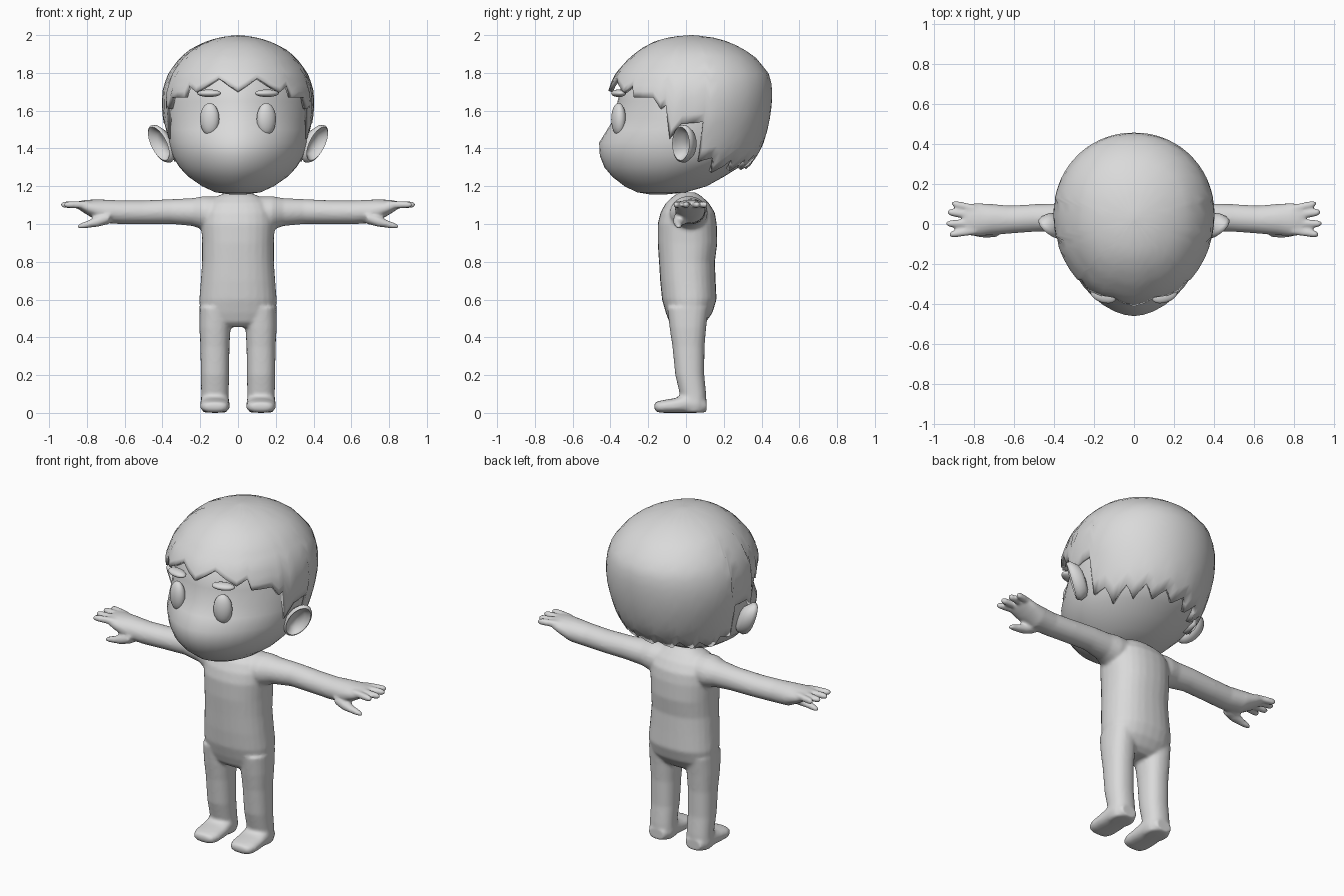
import bpy, bmesh, math
from mathutils import Vector, Matrix

if "Cube" in bpy.data.objects:
    bpy.data.objects.remove(bpy.data.objects["Cube"])

GREY = bpy.data.materials.new("plain_grey")
GREY.diffuse_color = (0.7, 0.7, 0.7, 1)
GREY.use_nodes = True
GREY.node_tree.nodes["Principled BSDF"].inputs["Base Color"].default_value = GREY.diffuse_color


def finish(bm, name, angle=40):
    bmesh.ops.remove_doubles(bm, verts=bm.verts, dist=0.0005)
    bmesh.ops.recalc_face_normals(bm, faces=bm.faces)
    me = bpy.data.meshes.new(name)
    bm.to_mesh(me)
    bm.free()
    me.materials.append(GREY)
    ob = bpy.data.objects.new(name, me)
    bpy.context.collection.objects.link(ob)
    bpy.ops.object.select_all(action='DESELECT')
    bpy.context.view_layer.objects.active = ob
    ob.select_set(True)
    bpy.ops.object.shade_smooth_by_angle(angle=math.radians(angle))
    return ob


def skin_rows(bm, rows, closed=True, cap=True):
    """Bridge rows of points into a surface."""
    vs = [[bm.verts.new(p) for p in r] for r in rows]
    n = len(vs[0])
    for a, b in zip(vs, vs[1:]):
        for i in range(n if closed else n - 1):
            j = (i + 1) % n
            bm.faces.new((a[i], a[j], b[j], b[i]))
    if cap:
        bm.faces.new(vs[0])
        bm.faces.new(vs[-1])


def loft(bm, rings, n=20, p=2.0):
    """Rings are (centre, half axis u, half axis v), superellipse power p."""
    rows = []
    for c, u, v in rings:
        row = []
        for i in range(n):
            a = 2 * math.pi * i / n
            ca, sa = math.cos(a), math.sin(a)
            row.append(Vector(c)
                       + Vector(u) * math.copysign(abs(ca) ** (2 / p), ca)
                       + Vector(v) * math.copysign(abs(sa) ** (2 / p), sa))
        rows.append(row)
    skin_rows(bm, rows)


def upright(z, cx, hw, y0, y1):
    return (cx, (y0 + y1) / 2, z), (hw, 0, 0), (0, (y1 - y0) / 2, 0)


def sideways(s, x, y, z, hy, hz):
    return (s * x, y, z), (0, hy, 0), (0, 0, hz)


# Body: torso, legs, arms and fingers, fused into one smooth skin
bm = bmesh.new()
torso = [(.455, .14, -.06, .07), (.48, .18, -.088, .105), (.53, .2, -.107, .14),
         (.6, .205, -.127, .162), (.7, .197, -.137, .157), (.8, .19, -.143, .153),
         (.9, .19, -.15, .166), (1.0, .195, -.15, .163), (1.06, .19, -.135, .153),
         (1.11, .165, -.108, .122), (1.145, .115, -.07, .085), (1.168, .06, -.035, .05)]
loft(bm, [upright(z, 0, w, a, b) for z, w, a, b in torso], 28, 2.3)

leg = [(.56, .082, -.1, .12), (.45, .083, -.087, .107), (.35, .077, -.072, .098),
       (.2, .075, -.057, .097), (.1, .073, -.033, .107), (.04, .075, -.03, .109),
       (.002, .065, -.02, .1)]
foot = [(-.168, .04, .02, .05), (-.155, .064, .004, .06), (-.12, .078, 0, .068),
        (-.06, .079, 0, .078), (0, .077, 0, .1), (.06, .075, 0, .1), (.108, .05, .006, .07)]
arm = [(.08, .01, 1.06, .1, .085), (.18, .015, 1.058, .1, .09), (.24, .025, 1.063, .08, .074),
       (.35, .035, 1.066, .069, .066), (.5, .03, 1.062, .069, .063),
       (.62, .022, 1.062, .07, .063), (.72, .022, 1.068, .079, .062),
       (.79, .022, 1.086, .083, .043), (.83, .022, 1.096, .078, .028),
       (.85, .022, 1.1, .066, .017)]
thumb = [(.68, -.02, 1.035, .045, .035), (.74, -.038, 1.015, .033, .03),
         (.79, -.04, 1.0, .023, .021), (.83, -.038, .99, .018, .016),
         (.85, -.038, .987, .01, .009)]
fingers = [(.075, .103, .91), (.042, .06, .934), (.005, .001, .938), (-.033, -.053, .922)]
for s in (1, -1):
    loft(bm, [upright(z, s * .122, w, a, b) for z, w, a, b in leg], 20, 2.3)
    loft(bm, [((s * .122, y, (a + b) / 2), (w, 0, 0), (0, 0, (b - a) / 2))
              for y, w, a, b in foot], 20, 2.6)
    loft(bm, [sideways(s, *r) for r in arm])
    loft(bm, [sideways(s, *r) for r in thumb], 12)
    for y0, y1, tip in fingers:
        rings = []
        for t, r in ((0, .02), (.5, .02), (.88, .018), (1.0, .01)):
            rings.append(sideways(s, .79 + (tip - .79) * t, y0 + (y1 - y0) * t, 1.102, r, r))
        loft(bm, rings, 12)
body = finish(bm, "body")
rem = body.modifiers.new("fuse", 'REMESH')
rem.mode = 'VOXEL'
rem.voxel_size = 0.009
rem.use_smooth_shade = True
smo = body.modifiers.new("soften", 'SMOOTH')
smo.factor = 0.5
smo.iterations = 6

# Head sections: height, half width, front y, back y
FACE = [(1.155, .03, -.18, -.12), (1.168, .12, -.26, 0), (1.2, .19, -.325, .11),
        (1.25, .262, -.39, .2), (1.3, .31, -.432, .28), (1.36, .347, -.456, .36),
        (1.43, .367, -.46, .39), (1.5, .376, -.417, .405), (1.56, .38, -.38, .42),
        (1.65, .382, -.362, .43), (1.75, .36, -.34, .41), (1.85, .28, -.25, .34),
        (1.93, .13, -.12, .18), (1.95, .01, .02, .04)]
HAIR = [(1.22, .25, -.36, .2), (1.3, .335, -.41, .335), (1.4, .365, -.43, .402),
        (1.5, .388, -.42, .432), (1.6, .403, -.405, .452), (1.7, .402, -.413, .457),
        (1.75, .387, -.397, .452), (1.8, .368, -.372, .437), (1.88, .308, -.3, .37),
        (1.93, .247, -.235, .30), (1.965, .172, -.17, .225), (1.985, .11, -.105, .155),
        (1.995, .055, -.04, .09), (2.0, 0, .03, .03)]


def interp(table, z):
    for a, b in zip(table, table[1:]):
        if z <= b[0]:
            t = max(0, (z - a[0]) / (b[0] - a[0]))
            return [p + (q - p) * t for p, q in zip(a, b)][1:]
    return table[-1][1:]


def section(table, z, az, p):
    """Point on the head at height z; az = 0 faces the front."""
    hw, yf, yb = interp(table, z)
    yc = yf + (yb - yf) * .53
    s, c = math.sin(az), math.cos(az)
    e = 2 / (p if c > 0 else 2.05)
    x = hw * math.copysign(abs(s) ** e, s)
    y = yc - (yc - yf) * c ** e if c > 0 else yc + (yb - yc) * (-c) ** e
    return Vector((x, y, z))


# Head
bm = bmesh.new()
skin_rows(bm, [[section(FACE, r[0], 2 * math.pi * i / 40, 1.8) for i in range(40)]
               for r in FACE])
finish(bm, "head", 60)

# Hair cap with a jagged hem: angle from the front, hem height
HEM = [(0, 1.705), (16, 1.775), (34, 1.70), (42, 1.735), (45, 1.67), (61, 1.67), (66, 1.61),
       (70, 1.63), (76, 1.45), (82, 1.53), (97, 1.54), (101, 1.33), (112, 1.35), (121, 1.27),
       (132, 1.34), (141, 1.28), (150, 1.345), (160, 1.285), (170, 1.335), (180, 1.29)]
half = []
for (a0, h0), (a1, h1) in zip(HEM, HEM[1:]):
    k = 2 if a1 - a0 > 6 else 1
    half += [(a0 + (a1 - a0) * i / k, h0 + (h1 - h0) * i / k) for i in range(k)]
hem = half + [(180, 1.29)] + [(360 - a, h) for a, h in reversed(half[1:])]
bm = bmesh.new()
rows = []
for k in range(17):
    f = math.sin(k / 16 * math.pi / 2)
    rows.append([section(HAIR, h + (2.0 - h) * f, math.radians(a), 2.0) for a, h in hem])
skin_rows(bm, rows, cap=False)
hair = finish(bm, "hair", 50)
sol = hair.modifiers.new("thickness", 'SOLIDIFY')
sol.thickness = 0.025
sol.offset = -1

# Ears, eyes and eyebrows
CUP = [(.05, -.055), (.5, -.05), (.8, -.035), (1, 0), (.98, .018), (.88, .026),
       (.76, .014), (.55, -.012), (.05, -.02)]


def ellipsoid(name, centre, size, yaw):
    bm = bmesh.new()
    m = Matrix.Translation(centre) @ Matrix.Rotation(yaw, 4, 'Z') @ Matrix.Diagonal((*size, 1))
    bmesh.ops.create_uvsphere(bm, u_segments=20, v_segments=12, radius=1, matrix=m)
    finish(bm, name, 60)


for s, side in ((1, "left"), (-1, "right")):
    bm = bmesh.new()
    along = Vector((s * .36, 0, .93))
    across = Vector((s * .7, .71, 0))
    out = Vector((s * .7, -.71, 0))
    mid = Vector((s * .402, -.01, 1.425))
    loft(bm, [(mid + out * d, across * .072 * k, along * .108 * k) for k, d in CUP], 24)
    finish(bm, side + "_ear", 60)
    ellipsoid(side + "_eye", (s * .15, -.357, 1.555), (.053, .037, .086), s * .35)
    ellipsoid(side + "_eyebrow", (s * .153, -.357, 1.692), (.066, .036, .02), s * .3)
